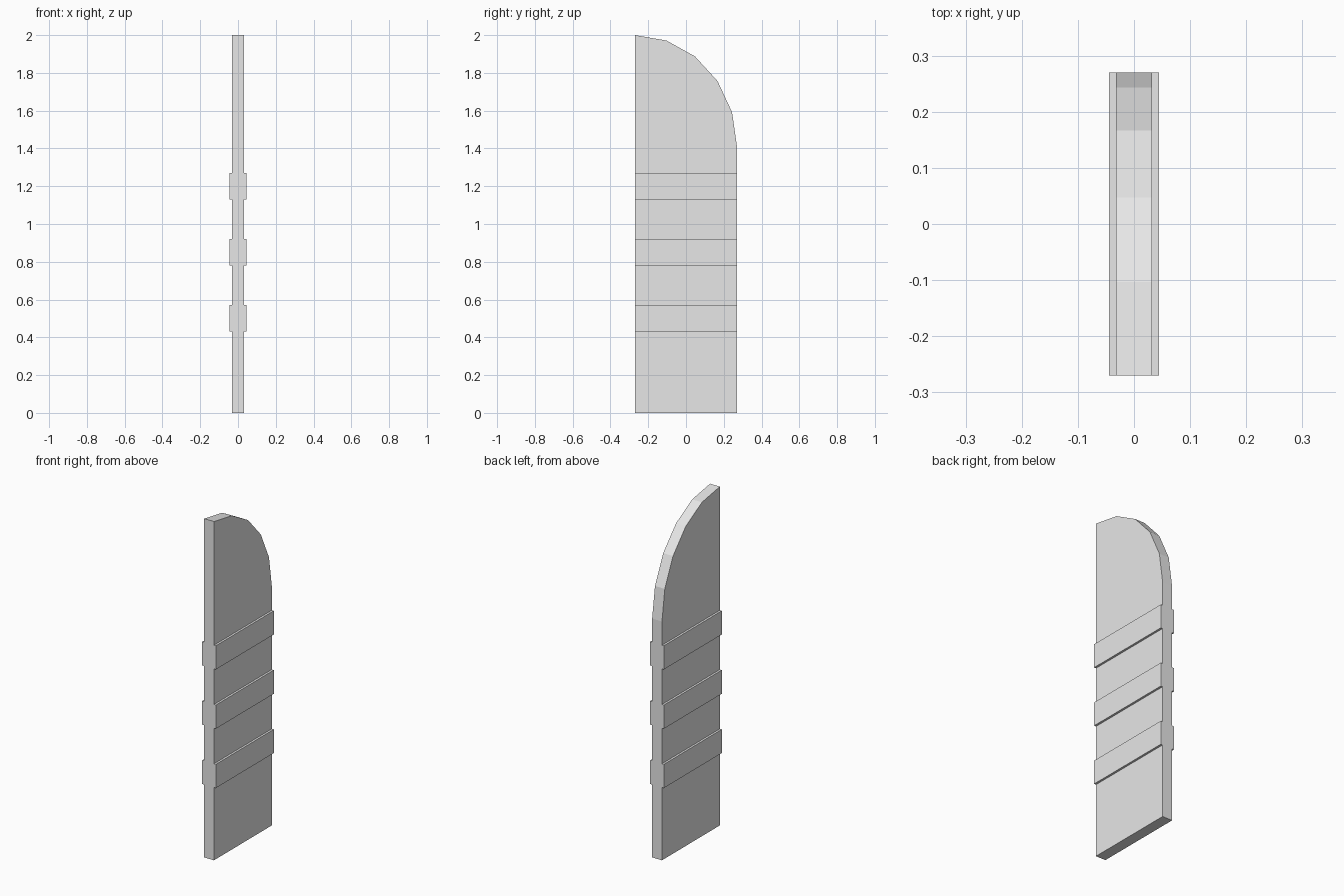
import bpy, bmesh
from math import sin, cos, pi

cube = bpy.data.objects.get("Cube")
if cube:
    bpy.data.objects.remove(cube, do_unlink=True)

HALF_DEPTH = 0.27
PANEL_X = 0.032
BAND_X = 0.0445
SPRING_Z, TOP_Z = 1.41, 2.0
ARCH_STEPS = 5

grey = bpy.data.materials.new("light_grey")
grey.use_nodes = True
colour = (0.8, 0.8, 0.8, 1)
grey.diffuse_color = colour
grey.node_tree.nodes["Principled BSDF"].inputs["Base Color"].default_value = colour


def extrude_profile(name, profile, x0, x1):
    """Extrude a closed (y, z) outline from x0 to x1."""
    bm = bmesh.new()
    face = bm.faces.new([bm.verts.new((x0, y, z)) for y, z in profile])
    result = bmesh.ops.extrude_face_region(bm, geom=[face])
    verts = [v for v in result["geom"] if isinstance(v, bmesh.types.BMVert)]
    bmesh.ops.translate(bm, verts=verts, vec=(x1 - x0, 0, 0))
    bmesh.ops.recalc_face_normals(bm, faces=bm.faces)
    mesh = bpy.data.meshes.new(name)
    bm.to_mesh(mesh)
    bm.free()
    mesh.materials.append(grey)
    obj = bpy.data.objects.new(name, mesh)
    bpy.context.collection.objects.link(obj)
    return obj


# Upright panel with a quarter-arch top rising toward the front edge
outline = [(-HALF_DEPTH, 0), (HALF_DEPTH, 0)]
for i in range(ARCH_STEPS + 1):
    a = pi / 2 * i / ARCH_STEPS
    outline.append((-HALF_DEPTH + 2 * HALF_DEPTH * cos(a),
                    SPRING_Z + (TOP_Z - SPRING_Z) * sin(a)))
extrude_profile("arched_panel", outline, -PANEL_X, PANEL_X)

# Three raised bands on each side
for level, z in zip(("lower", "middle", "upper"), (0.5, 0.85, 1.2)):
    band = [(-HALF_DEPTH, z - 0.07), (HALF_DEPTH, z - 0.07),
            (HALF_DEPTH, z + 0.07), (-HALF_DEPTH, z + 0.07)]
    for side, s in (("left", 1), ("right", -1)):
        extrude_profile(f"{level}_band_{side}", band, s * PANEL_X, s * BAND_X)
